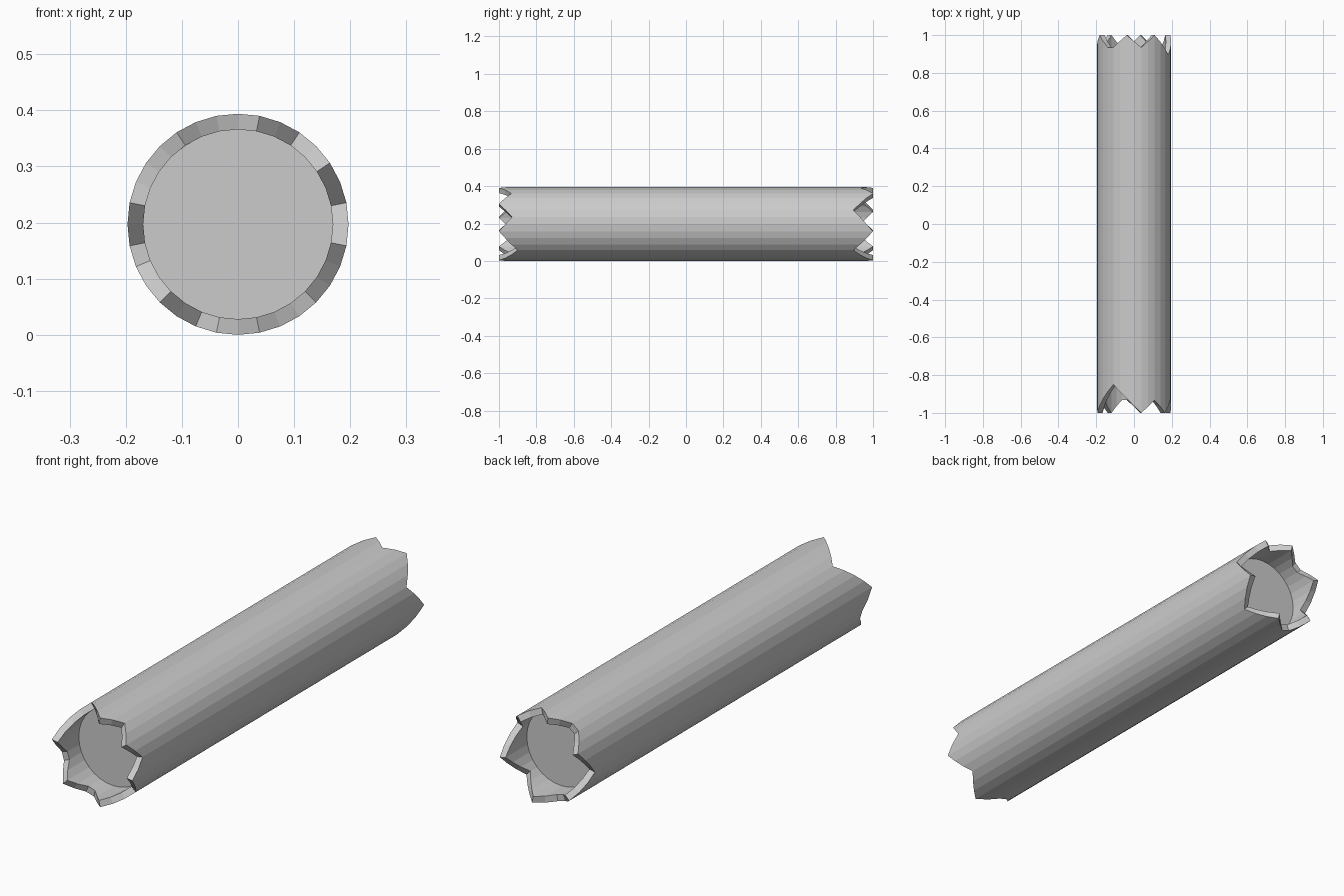
import bpy, bmesh
from math import cos, sin, pi

if "Cube" in bpy.data.objects:
    bpy.data.objects.remove(bpy.data.objects["Cube"])

N = 32            # sides; one step is 11.25 degrees
R_OUT, R_IN, CZ = 0.197, 0.169, 0.197

# Splintered rims: (step around the ring, depth of cut), straight between keys
FRONT = [(1, .07), (3, 0), (5, .067), (7, 0), (11, .15), (15, 0), (17, .067), (18, .067),
         (20, 0), (22, .067), (23, .067), (25, 0), (28, .1), (31, 0)]
BACK = [(2, .105), (5, 0), (7, .065), (9, 0), (11, .065), (12, .065), (14, 0), (17, .1),
        (20, 0), (22, .067), (23, .067), (25, 0), (28, .105), (31, 0)]


def depth(keys, i):
    """Depth of the cut at step i, wrapping around the ring."""
    ring = keys + [(keys[0][0] + N, keys[0][1])]
    if i < keys[0][0]:
        i += N
    for (a, da), (b, db) in zip(ring, ring[1:]):
        if a <= i <= b:
            return da + (db - da) * (i - a) / (b - a)


def ring(bm, r, y_of):
    return [bm.verts.new((r * cos(2 * pi * i / N), y_of(i), CZ + r * sin(2 * pi * i / N)))
            for i in range(N)]


def bridge(bm, a, b):
    for i in range(N):
        j = (i + 1) % N
        bm.faces.new((a[i], a[j], b[j], b[i]))


def finish(bm, name):
    bmesh.ops.recalc_face_normals(bm, faces=bm.faces)
    me = bpy.data.meshes.new(name)
    bm.to_mesh(me)
    bm.free()
    ob = bpy.data.objects.new(name, me)
    bpy.context.collection.objects.link(ob)


def front_y(i):
    return -1 + depth(FRONT, i)


def back_y(i):
    return 1 - depth(BACK, i)


# Bark: thick tube with splintered ends
bm = bmesh.new()
loops = [ring(bm, R_OUT, front_y), ring(bm, R_OUT, back_y),
         ring(bm, R_IN, back_y), ring(bm, R_IN, front_y)]
for k in range(4):
    bridge(bm, loops[k], loops[(k + 1) % 4])
finish(bm, "log_bark")

# Core: solid wood recessed inside the bark
bm = bmesh.new()
a = ring(bm, R_IN + 0.001, lambda i: -0.85)
b = ring(bm, R_IN + 0.001, lambda i: 0.85)
bridge(bm, a, b)
bm.faces.new(a)
bm.faces.new(b)
finish(bm, "log_core")
